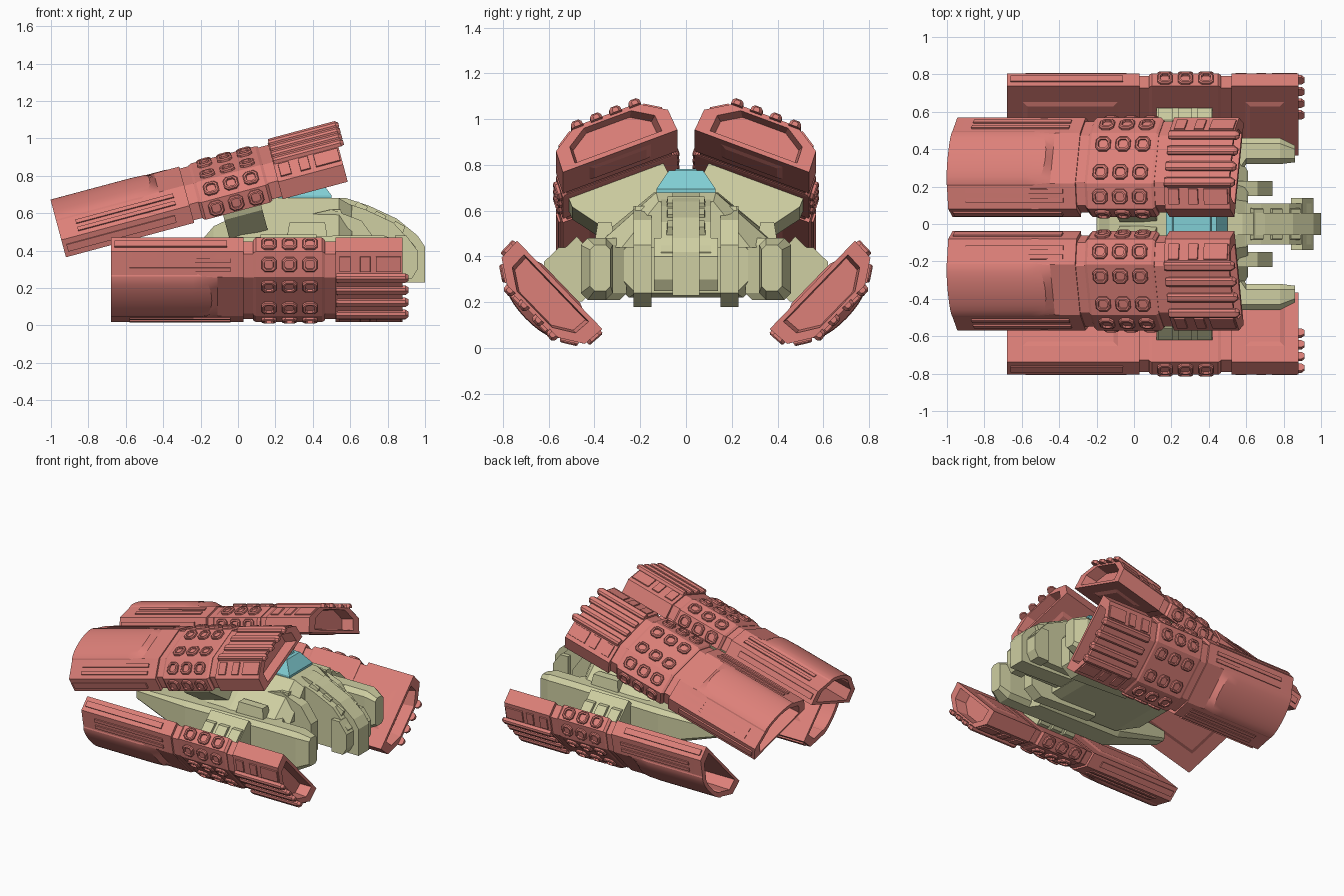
import bpy, bmesh, math
from mathutils import Matrix, Vector

if "Cube" in bpy.data.objects:
    bpy.data.objects.remove(bpy.data.objects["Cube"])

def material(name, rgb):
    m = bpy.data.materials.new(name)
    m.diffuse_color = (*rgb, 1)
    m.use_nodes = True
    m.node_tree.nodes["Principled BSDF"].inputs["Base Color"].default_value = m.diffuse_color
    return m

RED = material("coral_armour", (0.72, 0.215, 0.19))
OLIVE = material("pale_olive_hull", (0.62, 0.62, 0.36))
CYAN = material("cyan_glass", (0.22, 0.62, 0.66))
T, R, I4 = Matrix.Translation, Matrix.Rotation, Matrix.Identity(4)
FLIP = Matrix.Diagonal((1, -1, 1, 1))

def loft(bm, rings, m=I4):
    """Skin a list of equal-length point rings and cap both ends."""
    vs = [[bm.verts.new(m @ Vector(p)) for p in r] for r in rings]
    n = len(vs[0])
    for a, b in zip(vs, vs[1:]):
        for i in range(n):
            bm.faces.new((a[i], a[(i + 1) % n], b[(i + 1) % n], b[i]))
    bm.faces.new(vs[0])
    bm.faces.new(vs[-1])

def box(bm, x0, x1, y0, y1, z0, z1, m=I4, c=0.0, top=0.0):
    """Box; c cuts the four lengthwise edges, top shrinks the upper face."""
    if c:
        loft(bm, [chamfer(x, y0, y1, z0, z1, c) for x in (x0, x1)], m)
    else:
        t = top
        loft(bm, [[(x0, y0, z0), (x1, y0, z0), (x1, y1, z0), (x0, y1, z0)],
                  [(x0 + t, y0 + t, z1), (x1 - t, y0 + t, z1),
                   (x1 - t, y1 - t, z1), (x0 + t, y1 - t, z1)]], m)

def chamfer(x, y0, y1, z0, z1, c):
    return [(x, y0 + c, z0), (x, y1 - c, z0), (x, y1, z0 + c), (x, y1, z1 - c),
            (x, y1 - c, z1), (x, y0 + c, z1), (x, y0, z1 - c), (x, y0, z0 + c)]

def finish(bm, name, mat, m=I4, smooth=False):
    bm.transform(m)
    bmesh.ops.recalc_face_normals(bm, faces=bm.faces[:])
    me = bpy.data.meshes.new(name)
    bm.to_mesh(me)
    bm.free()
    me.materials.append(mat)
    if smooth:
        me.shade_smooth()
        me.set_sharp_from_angle(angle=math.radians(15))
    ob = bpy.data.objects.new(name, me)
    bpy.context.collection.objects.link(ob)

# ---- pod cross-section (u across, w outward) ----
HEX = [(-.268, 0), (-.262, .1), (-.145, .175), (.145, .175), (.262, .1), (.268, 0)]

def ring(pts, x, s=1.0):
    return [(x, u * s, .085 + (w - .085) * s) for u, w in pts]

ARC = [(-.155 * math.cos(math.pi * k / 12), .17 + .04 * math.sin(math.pi * k / 12) ** 1.2)
       for k in range(13)]
ROUND = HEX[:2] + ARC + HEX[4:]                       # round-topped
FLAT = HEX[:2] + [(u * .145 / .155, .175) for u, w in ARC] + HEX[4:]

# places on the pod faces: (u, w, lean)
SIDES = [(s * .265, .05, s * 87) for s in (-1, 1)]
SLOPES = [(s * .2035, .1375, s * 32.7) for s in (-1, 1)]
TOPS = [(-.08, .175, 0), (.08, .175, 0)]

def on_face(x, place):
    u, w, lean = place
    return T((x, u, w)) @ R(math.radians(-lean), 4, 'X')

def stud(bm, m):
    """Rounded square stud with a sunken middle."""
    def sq(h, z):
        k = h * .55
        return [(h, -k, z), (h, k, z), (k, h, z), (-k, h, z),
                (-h, k, z), (-h, -k, z), (-k, -h, z), (k, -h, z)]
    loft(bm, [sq(.04, -.01), sq(.04, .012), sq(.034, .018), sq(.025, .018), sq(.023, .006)], m)

def pod(tag, m):
    # rear cowl: round top ending in a curved lip, deep rear opening
    bm = bmesh.new()
    lip = [(-.21 + .07 * max(0, 1 - (u / .155) ** 2) ** .5, u, w * .985) for u, w in ROUND]
    loft(bm, [ring(ROUND, -.42, .72), ring(ROUND, -.68, .78), ring(ROUND, -.68),
              ring(ROUND, -.24), lip, ring(FLAT, -.11), ring(FLAT, .03)])
    finish(bm, tag + "_rear_cowl", RED, m, True)
    # long strips on the cowl
    bm = bmesh.new()
    for p in SLOPES:
        for y in (-.03, .02):
            box(bm, -.58, -.04, y - .012, y + .012, -.02, .008, on_face(0, p))
    for p in SIDES:
        box(bm, -.66, -.06, -.02, .02, -.01, .01, on_face(0, p))
    finish(bm, tag + "_cowl_strips", RED, m)
    # narrow core between the sections
    bm = bmesh.new()
    loft(bm, [ring(HEX, 0, .92), ring(HEX, .55, .92)])
    finish(bm, tag + "_core", RED, m)
    # middle band with studs
    bm = bmesh.new()
    loft(bm, [ring(HEX, .08, .95), ring(HEX, .095), ring(HEX, .45), ring(HEX, .465, .95)])
    for p in SIDES + SLOPES + TOPS:
        for x in (.165, .275, .385):
            stud(bm, on_face(x, p))
    finish(bm, tag + "_studded_band", RED, m)
    # front section with sunken nose
    bm = bmesh.new()
    loft(bm, [ring(HEX, .52), ring(HEX, .88), ring(HEX, .88, .76), ring(HEX, .80, .70)])
    for p in SLOPES:
        for x0, x1 in ((.54, .605), (.65, .71), (.735, .875)):
            box(bm, x0, x1, -.045, .045, -.02, .008, on_face(0, p), top=.004)
    finish(bm, tag + "_front_section", RED, m)
    # lengthwise ridges
    bm = bmesh.new()
    for u in (-.135, -.045, .045, .135):
        loft(bm, [[(x, u - .027 * s, .165), (x, u - .025 * s, .175 + .01 * s),
                   (x, u - .014 * s, .175 + .02 * s), (x, u + .014 * s, .175 + .02 * s),
                   (x, u + .025 * s, .175 + .01 * s), (x, u + .027 * s, .165)]
                  for x, s in ((.525, .9), (.54, 1), (.895, 1), (.912, .5))])
    finish(bm, tag + "_ridges", RED, m)
    # plates on the inner side
    bm = bmesh.new()
    for x0, x1 in ((-.62, -.06), (.57, .83)):
        box(bm, x0, x1, -.17, .17, .01, -.009, top=.05)
    finish(bm, tag + "_inner_plates", RED, m)

UPPER = T((-.288, -.288, .633)) @ R(math.radians(-15), 4, 'Y') @ R(math.radians(21), 4, 'X')
LOWER = T((0, -.552, .276)) @ R(math.radians(134), 4, 'X')

for side, f in (("right", I4), ("left", FLIP)):
    pod("upper_pod_" + side, f @ UPPER)
    pod("lower_pod_" + side, f @ LOWER)

    # wedge mount under the upper pod
    bm = bmesh.new()
    loft(bm, [[(x, -.13, -.2), (x, .22, -.2), (x, .2, .03), (x, -.24, .03), (x, -.24, -.04)]
              for x in (.19, .40)])
    finish(bm, "upper_mount_" + side, OLIVE, f @ UPPER)

    # ribbed mount to the lower pod
    bm = bmesh.new()
    box(bm, .12, .42, -.1, .1, -.2, .02)
    for x in (.13, .235, .34):
        box(bm, x, x + .075, -.12, .12, -.14, .01, c=.03)
    finish(bm, "lower_mount_" + side, OLIVE, f @ LOWER)

    # long side hull
    bm = bmesh.new()
    loft(bm, [chamfer(-.52, .31, .41, .36, .44, .015), chamfer(-.1, .26, .46, .22, .47, .03),
              chamfer(.56, .26, .46, .21, .48, .03), chamfer(.60, .32, .46, .21, .48, .03),
              chamfer(.78, .32, .46, .21, .48, .03), chamfer(.86, .33, .42, .25, .45, .02)], f @ FLIP)
    finish(bm, "side_hull_" + side, OLIVE)

    # raised boxes on the sloping deck
    bm = bmesh.new()
    box(bm, .26, .48, -.40, -.31, .46, .55, f, top=.015)
    box(bm, .47, .57, -.24, -.16, .5, .62, f, top=.02)
    finish(bm, "deck_boxes_" + side, OLIVE)

    # forward blade beside the nose
    bm = bmesh.new()
    loft(bm, [[(.2, y, .2), (.66, y, .18), (.74, y, .24), (.74, y, .45), (.66, y, .56),
               (.5, y, .62), (.2, y, .55)] for y in (-.23, -.15)], f)
    finish(bm, "nose_blade_" + side, OLIVE)

# central hull deck
bm = bmesh.new()
loft(bm, [chamfer(-.2, -.24, .24, .28, .46, .06), chamfer(-.05, -.3, .3, .23, .5, .05),
          chamfer(.5, -.3, .3, .22, .5, .05), chamfer(.57, -.27, .27, .24, .48, .05)])
finish(bm, "hull_deck", OLIVE)

# hump carrying the cockpit
bm = bmesh.new()
loft(bm, [[(x, -b, .44), (x, b, .44), (x, t, z), (x, -t, z)] for x, b, t, z in
          ((-.19, .30, .18, .46), (-.13, .36, .2, .53), (.02, .42, .18, .6),
           (.2, .43, .14, .68), (.54, .40, .13, .68), (.61, .28, .12, .64))])
finish(bm, "cockpit_hump", OLIVE)

# drooping nose, built as nested slices
bm = bmesh.new()
loft(bm, [[(.4, y, .25), (.9, y, .23), (1.0, y, .23), (1.0, y, .42), (.96, y, .48), (.85, y, .57),
           (.7, y, .64), (.58, y, .68), (.4, y, .68)] for y in (-.06, .06)])
loft(bm, [[(.4, y, .26), (.93, y, .26), (.95, y, .42), (.83, y, .55), (.68, y, .62),
           (.56, y, .66), (.4, y, .66)] for y in (-.11, .11)])
loft(bm, [[(.84, y, .25), (.93, y, .25), (.96, y, .3), (.96, y, .40), (.9, y, .48),
           (.84, y, .48)] for y in (-.14, .14)])
finish(bm, "nose", OLIVE)

# ribs across the top of the nose
bm = bmesh.new()
for x, z in ((.66, .635), (.76, .585), (.86, .53)):
    box(bm, -.04, .04, -.09, .09, -.05, .015, T((x, 0, z)) @ R(math.radians(28), 4, 'Y'), top=.01)
finish(bm, "nose_ribs", OLIVE)

# cockpit canopy with a raised roof pane
bm = bmesh.new()
loft(bm, [[(.17, -w, z), (x, -w, z), (x, w, z), (.17, w, z)] for x, w, z in
          ((.5, .13, .675), (.5, .13, .695), (.44, .075, .775))])
box(bm, .2, .42, -.055, .055, .765, .782, top=.01)
finish(bm, "cockpit_canopy", CYAN)
